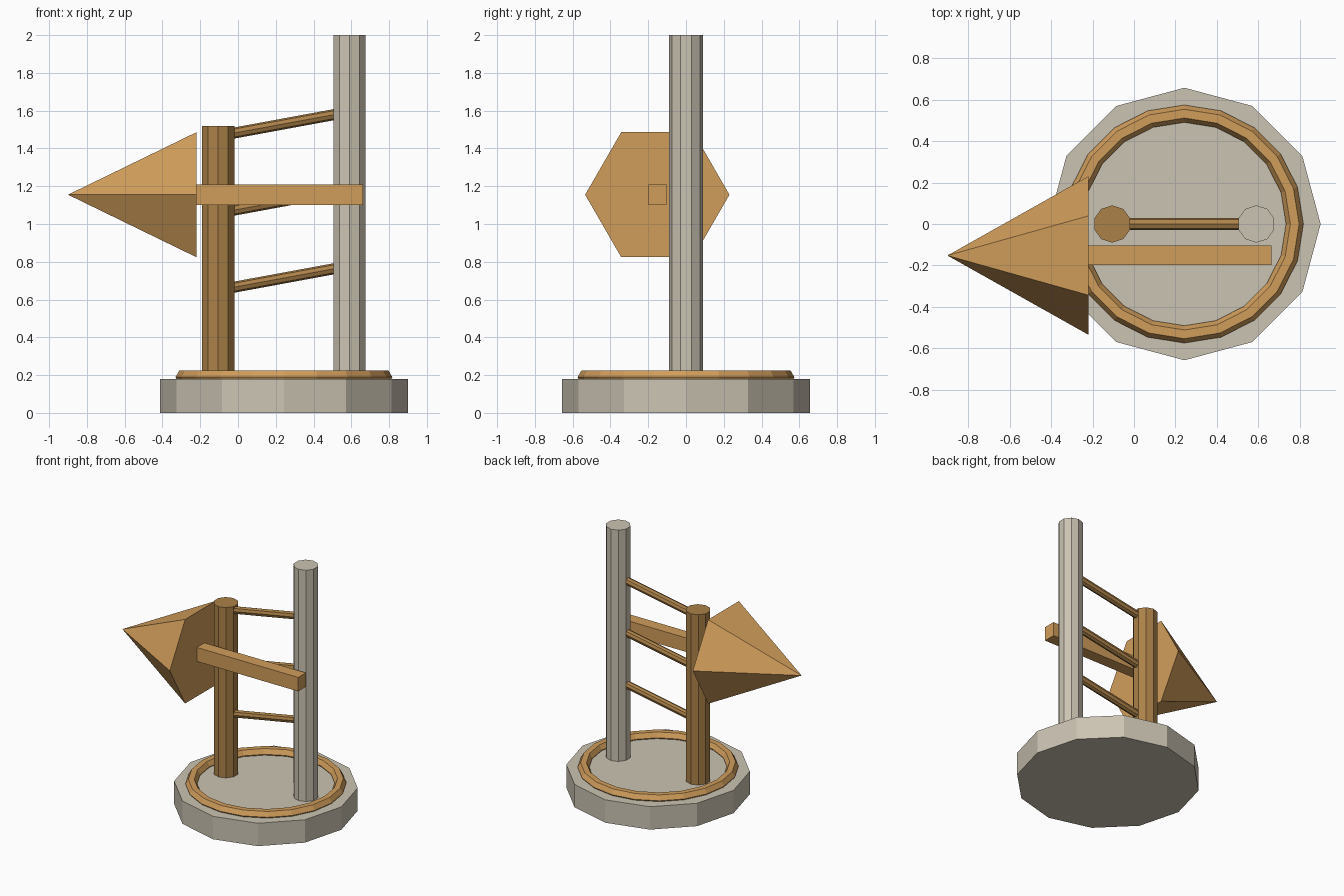
import bpy
import math
from mathutils import Vector

if "Cube" in bpy.data.objects:
    bpy.data.objects.remove(bpy.data.objects["Cube"])


def material(name, rgb):
    m = bpy.data.materials.new(name)
    m.diffuse_color = (*rgb, 1)
    m.use_nodes = True
    m.node_tree.nodes["Principled BSDF"].inputs["Base Color"].default_value = m.diffuse_color
    return m


stone = material("pale stone", (0.60, 0.55, 0.45))
orange = material("orange wood", (0.64, 0.34, 0.105))
brown = material("brown wood", (0.41, 0.22, 0.065))


def finish(name, mat):
    ob = bpy.context.object
    ob.name = name
    ob.data.materials.append(mat)
    return ob


def rod(name, start, end, radius, sides, mat, tip=None):
    """Faceted rod between two points, or a spike when tip is 0."""
    a, b = Vector(start), Vector(end)
    bpy.ops.mesh.primitive_cone_add(
        vertices=sides, radius1=radius, radius2=radius if tip is None else tip,
        depth=(b - a).length, location=(a + b) / 2)
    ob = finish(name, mat)
    d = b - a
    ob.rotation_euler = (0, math.atan2(d.x, d.z), 0)
    return ob


BASE_X, BASE_TOP = 0.243, 0.18
LEFT_X, RIGHT_X = -0.105, 0.59

# Round base
rod("base", (BASE_X, 0, 0), (BASE_X, 0, BASE_TOP), 0.657, 12, stone)

# Hexagon-section rim ring lying on the base
bpy.ops.mesh.primitive_torus_add(major_segments=20, minor_segments=6,
                                 major_radius=0.532, minor_radius=0.042,
                                 location=(BASE_X, 0, 0.189))
finish("rim_ring", orange)

# Two upright posts
rod("short_post", (LEFT_X, 0, BASE_TOP), (LEFT_X, 0, 1.52), 0.09, 10, brown)
rod("tall_post", (RIGHT_X, 0, BASE_TOP), (RIGHT_X, 0, 2.0), 0.09, 10, stone)

# Sloping rungs between the posts
for i, z in enumerate((0.65, 1.058, 1.466)):
    rod(f"rung_{i + 1}", (LEFT_X, 0, z), (RIGHT_X, 0, z + 0.128), 0.029, 8, brown)

# Arrow shaft in front of the posts
bpy.ops.mesh.primitive_cube_add(size=1, location=(0.22, -0.15, 1.155))
shaft = finish("arrow_shaft", orange)
shaft.scale = (0.885, 0.095, 0.11)

# Six-sided arrow head pointing left
rod("arrow_head", (-0.22, -0.152, 1.155), (-0.9, -0.152, 1.155), 0.382, 6, orange, tip=0)
